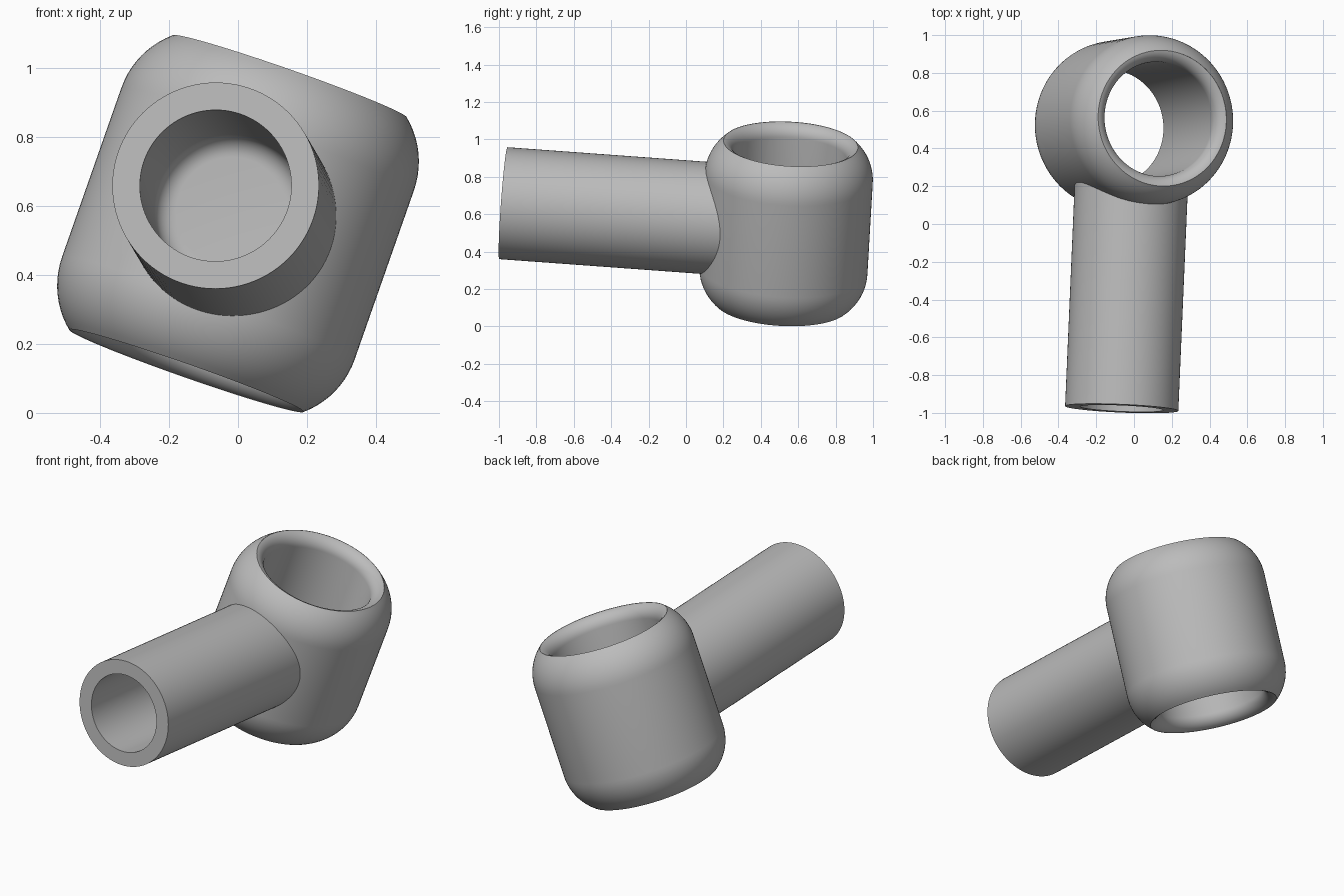
import bpy, bmesh, math
from mathutils import Vector, Matrix

if "Cube" in bpy.data.objects:
    bpy.data.objects.remove(bpy.data.objects["Cube"], do_unlink=True)

grey = bpy.data.materials.new("plain grey")
grey.use_nodes = True
colour = (0.5, 0.5, 0.5, 1)
grey.diffuse_color = colour
grey.node_tree.nodes["Principled BSDF"].inputs["Base Color"].default_value = colour


def arc(cr, cz, radius, start, end, steps=10):
    """Points of an arc in the radius/height plane, angles in degrees."""
    angles = [math.radians(start + (end - start) * i / steps) for i in range(steps + 1)]
    return [(cr + radius * math.cos(a), cz + radius * math.sin(a)) for a in angles]


def lathe(name, profile, closed, centre, axis, segments=96):
    """Turn a profile around an axis through the centre."""
    bm = bmesh.new()
    verts = [bm.verts.new((r, 0, z)) for r, z in profile]
    edges = [bm.edges.new(pair) for pair in zip(verts, verts[1:])]
    if closed:
        edges.append(bm.edges.new((verts[-1], verts[0])))
    bmesh.ops.spin(bm, geom=verts + edges, cent=(0, 0, 0), axis=(0, 0, 1),
                   angle=math.tau, steps=segments, use_duplicate=False)
    bmesh.ops.remove_doubles(bm, verts=bm.verts, dist=1e-5)
    bmesh.ops.recalc_face_normals(bm, faces=bm.faces)
    mesh = bpy.data.meshes.new(name)
    bm.to_mesh(mesh)
    bm.free()
    mesh.materials.append(grey)
    obj = bpy.data.objects.new(name, mesh)
    bpy.context.collection.objects.link(obj)
    turn = Vector(axis).to_track_quat('Z', 'Y').to_matrix().to_4x4()
    obj.matrix_world = Matrix.Translation(centre) @ turn
    bpy.ops.object.select_all(action='DESELECT')
    obj.select_set(True)
    bpy.context.view_layer.objects.active = obj
    bpy.ops.object.shade_smooth_by_angle(angle=math.radians(30))
    return obj


centre = (0, 0.535, 0.549)

# Ring head: rounded shoulders, sharp rim, rounded lip into the through bore
shoulder = arc(0.198, 0.26, 0.252, 0, 50)
lip = arc(0.375, 0.381, 0.072, 102, 180)
upper = shoulder + lip
lower = [(r, -z) for r, z in reversed(upper)]
lathe("ring_head", upper + lower, True, centre, (0.30, 0.05, 0.855))

# Hollow shank: open at the front, blind bore with a rounded floor
floor, fillet, bore, outer, tip = 0.47, 0.06, 0.22, 0.30, 1.517
corner = arc(bore - fillet, floor + fillet, fillet, -90, 0, 8)
shank = [(0, 0.325), (outer, 0.325), (outer, tip), (bore, tip)]
shank += list(reversed(corner)) + [(0, floor)]
lathe("hollow_shank", shank, False, centre, (-0.043, -1, 0.073))
